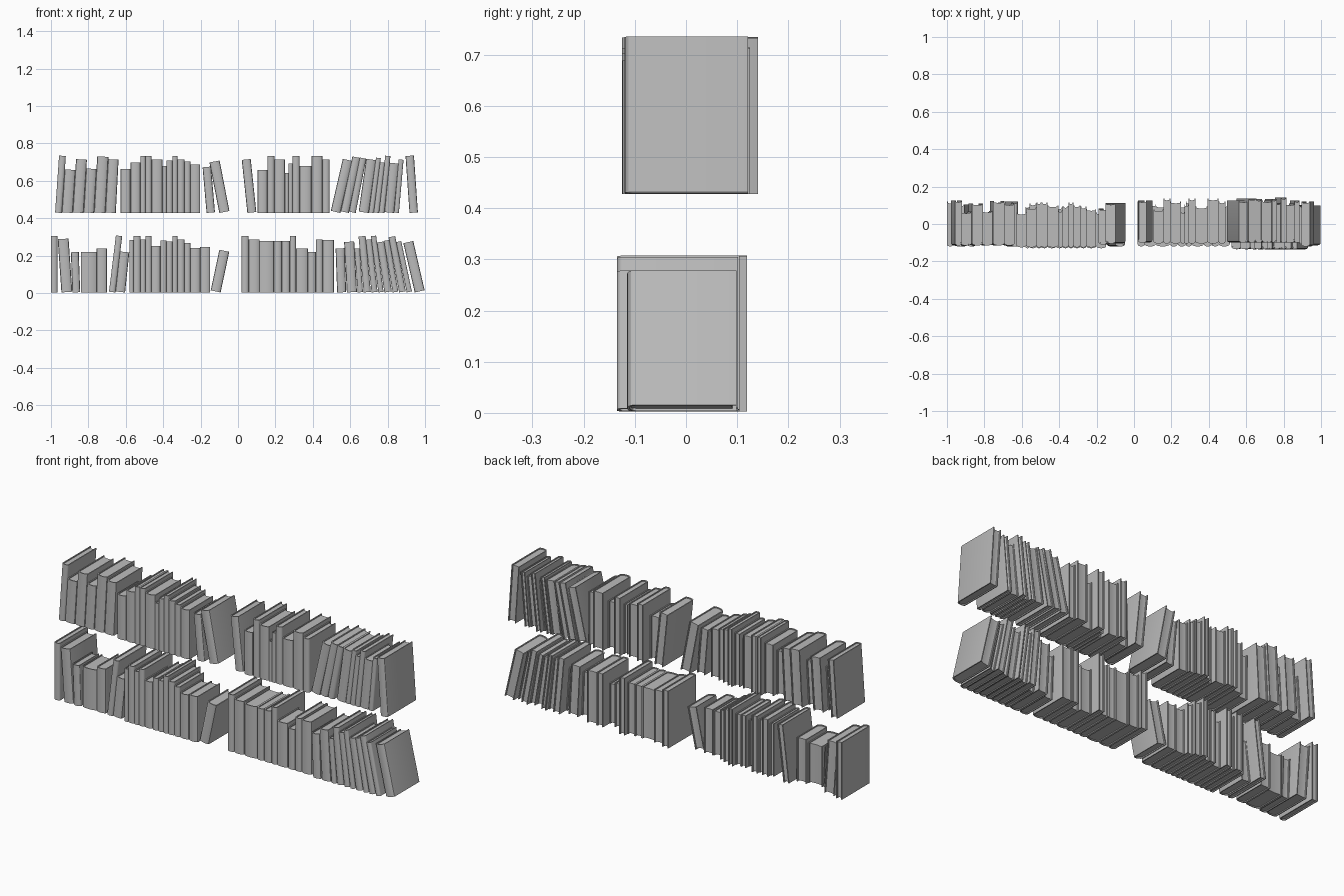
import bpy
import bmesh
import math
from mathutils import Matrix

cube = bpy.data.objects.get("Cube")
if cube:
    bpy.data.objects.remove(cube, do_unlink=True)

grey = bpy.data.materials.new("plain_grey")
grey.use_nodes = True
grey.diffuse_color = (0.5, 0.5, 0.5, 1)
grey.node_tree.nodes["Principled BSDF"].inputs["Base Color"].default_value = (0.5, 0.5, 0.5, 1)

DEPTH_RATIO = 0.79    # book depth relative to its height
SPINE_STEPS = 8
UPPER, LOWER = 0.428, 0.003


def prism(bm, outline, z0, z1):
    """Extrude a horizontal outline from z0 up to z1."""
    base = bm.faces.new([bm.verts.new((x, y, z0)) for x, y in outline])
    top = bmesh.ops.extrude_face_region(bm, geom=[base], use_keep_orig=True)
    verts = [v for v in top["geom"] if isinstance(v, bmesh.types.BMVert)]
    bmesh.ops.translate(bm, verts=verts, vec=(0, 0, z1 - z0))


def spine_arc(x0, x1, y, bulge):
    """Rounded spine from x0 to x1, bulging towards the front."""
    mid, half = (x0 + x1) / 2, (x1 - x0) / 2
    angles = [math.pi * i / SPINE_STEPS for i in range(SPINE_STEPS + 1)]
    return [(mid - half * math.cos(a), y - bulge * math.sin(a)) for a in angles]


def make_book(name, x, front, z, width, height, lean):
    depth = height * DEPTH_RATIO
    board = min(0.005, width * 0.18)
    bulge = min(0.012, width * 0.3)
    bm = bmesh.new()
    # Cover: two boards joined by a rounded spine
    outer = [(0, depth)] + spine_arc(0, width, bulge, bulge) + [(width, depth)]
    inner = [(board, depth)] + spine_arc(board, width - board, bulge + board, bulge) + [(width - board, depth)]
    prism(bm, outer + inner[::-1], 0, height)
    # Page block, set back from the cover edges
    pages = spine_arc(board, width - board, bulge + board, bulge)
    pages += [(width - board, depth - 0.007), (width / 2, depth - 0.010), (board, depth - 0.007)]
    prism(bm, pages, 0.005, height - 0.005)
    bmesh.ops.recalc_face_normals(bm, faces=bm.faces)
    for face in bm.faces:
        face.smooth = True
    for edge in bm.edges:
        edge.smooth = len(edge.link_faces) == 2 and edge.calc_face_angle() < math.radians(30)
    # Lean around whichever bottom corner rests on the shelf line
    pivot = width if lean > 0 else 0
    bm.transform(Matrix.Rotation(math.radians(lean), 4, "Y") @ Matrix.Translation((-pivot, 0, 0)))
    mesh = bpy.data.meshes.new(name)
    bm.to_mesh(mesh)
    bm.free()
    mesh.materials.append(grey)
    book = bpy.data.objects.new(name, mesh)
    book.location = (x + pivot, front, z)
    bpy.context.collection.objects.link(book)


def run(name, z, front, x, leans, books, gap=0.0):
    """Row of books, given as (thickness, height) in thousandths, left to right."""
    for i, (w, h) in enumerate(books):
        t = i / max(1, len(books) - 1)
        lean = leans[0] + (leans[1] - leans[0]) * t
        make_book(f"{name}_book_{i + 1}", x, front, z, w / 1000, h / 1000, lean)
        x += w / 1000 / math.cos(math.radians(lean)) + gap


# Upper shelf, -x half
run("upper_a_leaning", UPPER, -0.115, -0.978, (4, 3),
    [(36, 305), (58, 230), (58, 285), (56, 235), (60, 300), (56, 285)])
run("upper_a_upright", UPPER, -0.125, -0.628, (0, 0),
    [(53, 235), (53, 270), (27, 305), (32, 305), (59, 285), (21, 250),
     (32, 280), (27, 305), (37, 285), (32, 275), (53, 260)])
run("upper_a_tilted", UPPER, -0.11, -0.168, (-5, -5), [(45, 245)])
run("upper_a_end", UPPER, -0.105, -0.1, (-11, -11), [(55, 275)])

# Upper shelf, +x half
run("upper_b_start", UPPER, -0.1, 0.05, (-6, -6), [(48, 285)])
run("upper_b_upright", UPPER, -0.105, 0.104, (0, 0),
    [(53, 230), (37, 305), (58, 285), (18, 215), (22, 265), (37, 305),
     (64, 250), (59, 305), (37, 285)])
run("upper_b_steep", UPPER, -0.1, 0.495, (13, 11), [(52, 285), (44, 300), (36, 295)])
run("upper_b_leaning", UPPER, -0.1, 0.645, (8, 5),
    [(54, 285), (26, 295), (28, 270), (28, 305), (52, 265), (26, 285)])
run("upper_b_end", UPPER, -0.12, 0.917, (-4, -4), [(45, 305)])

# Lower shelf, -x half
run("lower_a_start", LOWER, -0.12, -1.0, (0, 0), [(34, 303)])
run("lower_a_tilted", LOWER, -0.12, -0.944, (-4, -2), [(58, 285), (42, 215)])
run("lower_a_short", LOWER, -0.115, -0.84, (0, 0), [(84, 215), (56, 235)])
run("lower_a_leaning", LOWER, -0.12, -0.69, (7, 6), [(34, 303), (52, 215)])
run("lower_a_upright", LOWER, -0.13, -0.58, (0, 0),
    [(21, 280), (37, 303), (27, 283), (32, 303), (48, 248), (32, 277),
     (32, 272), (27, 303), (37, 283), (32, 265), (53, 237), (53, 242)])
run("lower_a_end", LOWER, -0.12, -0.147, (12, 12), [(54, 222)])

# Lower shelf, +x half
run("lower_b_upright", LOWER, -0.12, 0.02, (0, 0),
    [(37, 303), (59, 283), (75, 275), (43, 275), (43, 275), (32, 303),
     (64, 235), (43, 215), (37, 283), (59, 280)])
run("lower_b_leaning", LOWER, -0.135, 0.53, (-2, -12),
    [(48, 235), (54, 270), (28, 235), (38, 300), (32, 283), (28, 303),
     (40, 270), (30, 280), (36, 300), (28, 275)], 0.004)
run("lower_b_end", LOWER, -0.115, 0.945, (-13, -13), [(54, 270)])
